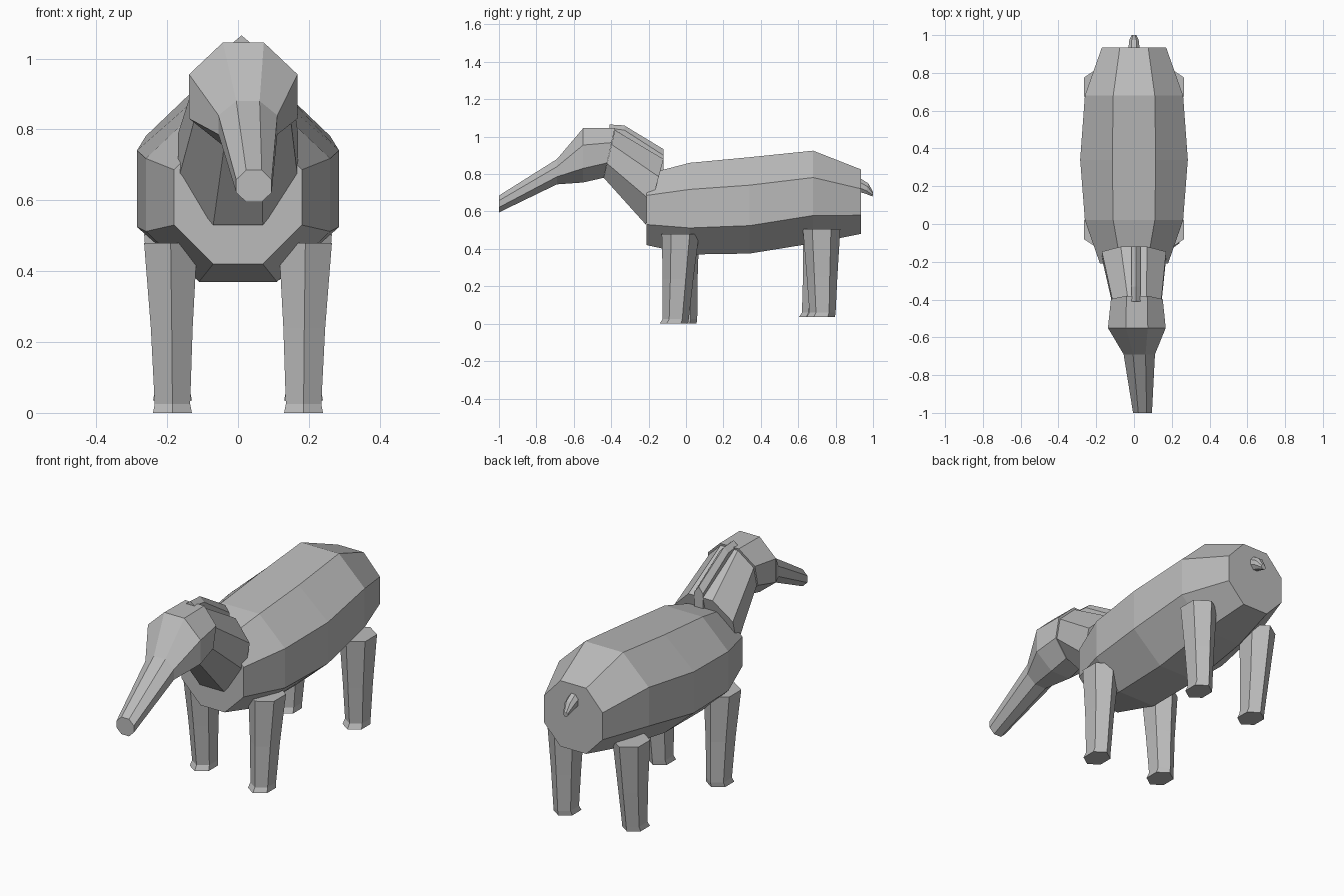
import bpy, bmesh, math
from mathutils import Vector

cube = bpy.data.objects.get("Cube")
if cube:
    bpy.data.objects.remove(cube)

grey = bpy.data.materials.new("plain grey")
grey.use_nodes = True
colour = (0.5, 0.5, 0.5, 1)
grey.diffuse_color = colour
grey.node_tree.nodes["Principled BSDF"].inputs["Base Color"].default_value = colour


def loft(name, rings):
    """Skin a closed, capped tube over rings of equal point count."""
    bm = bmesh.new()
    loops = [[bm.verts.new(p) for p in ring] for ring in rings]
    n = len(loops[0])
    for a, b in zip(loops, loops[1:]):
        for i in range(n):
            j = (i + 1) % n
            bm.faces.new((a[i], a[j], b[j], b[i]))
    bm.faces.new(loops[0][::-1])
    bm.faces.new(loops[-1])
    bmesh.ops.recalc_face_normals(bm, faces=bm.faces)
    mesh = bpy.data.meshes.new(name)
    bm.to_mesh(mesh)
    bm.free()
    mesh.materials.append(grey)
    obj = bpy.data.objects.new(name, mesh)
    bpy.context.collection.objects.link(obj)
    return obj


def octagon(cx, flat, half, bottom, top, low=0.3, high=0.7):
    """Eight-sided ring between a bottom and a top point given as (y, z)."""
    b, t = Vector((cx, *bottom)), Vector((cx, *top))
    outline = ((flat, 0), (half, low), (half, high), (flat, 1))
    right = [b.lerp(t, f) + Vector((w, 0, 0)) for w, f in outline]
    left = [b.lerp(t, f) - Vector((w, 0, 0)) for w, f in outline]
    return right + left[::-1]


def hexagon(cx, cy, z, rx, ry):
    """Flat ring with a corner towards front and back."""
    plan = ((0, -1), (1, -0.5), (1, 0.5), (0, 1), (-1, 0.5), (-1, -0.5))
    return [(cx + u * rx, cy + v * ry, z) for u, v in plan]


# Barrel body, front to back
loft("body", [
    octagon(0, 0.07, 0.18, (-0.21, 0.42), (-0.21, 0.80), 0.29, 0.70),
    octagon(0, 0.11, 0.26, (0.02, 0.37), (0.02, 0.86), 0.29, 0.71),
    octagon(0, 0.115, 0.285, (0.34, 0.375), (0.34, 0.89), 0.29, 0.71),
    octagon(0, 0.11, 0.26, (0.68, 0.43), (0.68, 0.925), 0.30, 0.71),
    octagon(0, 0.075, 0.17, (0.935, 0.48), (0.935, 0.825), 0.29, 0.70),
])

# Neck, leaning forward and slightly turned
loft("neck", [
    octagon(0, 0.07, 0.17, (-0.215, 0.53), (-0.12, 0.88), 0.35, 0.73),
    octagon(0.015, 0.05, 0.13, (-0.44, 0.78), (-0.38, 1.035), 0.3, 0.7),
])

# Head with a long tapering snout
loft("head", [
    octagon(0.015, 0.055, 0.137, (-0.44, 0.78), (-0.38, 1.045), 0.3, 0.71),
    octagon(0.015, 0.058, 0.153, (-0.55, 0.755), (-0.55, 1.045), 0.26, 0.69),
    octagon(0.028, 0.033, 0.083, (-0.69, 0.745), (-0.69, 0.88), 0.3, 0.7),
    octagon(0.045, 0.022, 0.05, (-1.0, 0.595), (-1.0, 0.685), 0.3, 0.7),
])


def ridge(y, low, shoulder, peak, half):
    """Five-sided roof-shaped ring for the mane."""
    return [(0.01 - half, y, low), (0.01 + half, y, low), (0.01 + half, y, shoulder),
            (0.01, y, peak), (0.01 - half, y, shoulder)]


# Mane along the back of the neck
loft("mane", [
    ridge(-0.41, 1.01, 1.045, 1.065, 0.024),
    ridge(-0.33, 0.95, 1.035, 1.06, 0.024),
    ridge(-0.12, 0.81, 0.90, 0.933, 0.024),
])

# Short tail
loft("tail", [
    octagon(0, 0.012, 0.03, (0.92, 0.705), (0.92, 0.785)),
    octagon(0, 0.012, 0.026, (0.96, 0.695), (0.975, 0.75)),
    octagon(0, 0.006, 0.013, (0.998, 0.68), (1.0, 0.705)),
])

# Four legs with slightly flared feet; each foot has its own stride
for name, side, top_y, foot_y, top_z, sole in (
    ("front_right_leg", -1, -0.03, -0.01, 0.48, 0.0),
    ("front_left_leg", 1, -0.03, -0.055, 0.48, 0.0),
    ("back_right_leg", -1, 0.725, 0.69, 0.505, 0.035),
    ("back_left_leg", 1, 0.725, 0.73, 0.505, 0.035),
):
    loft(name, [
        hexagon(side * 0.19, top_y, top_z, 0.075, 0.1),
        hexagon(side * 0.187, (top_y + foot_y) / 2, top_z / 2, 0.059, 0.082),
        hexagon(side * 0.185, foot_y, sole + 0.025, 0.05, 0.07),
        hexagon(side * 0.185, foot_y - 0.01, sole, 0.055, 0.076),
    ])
